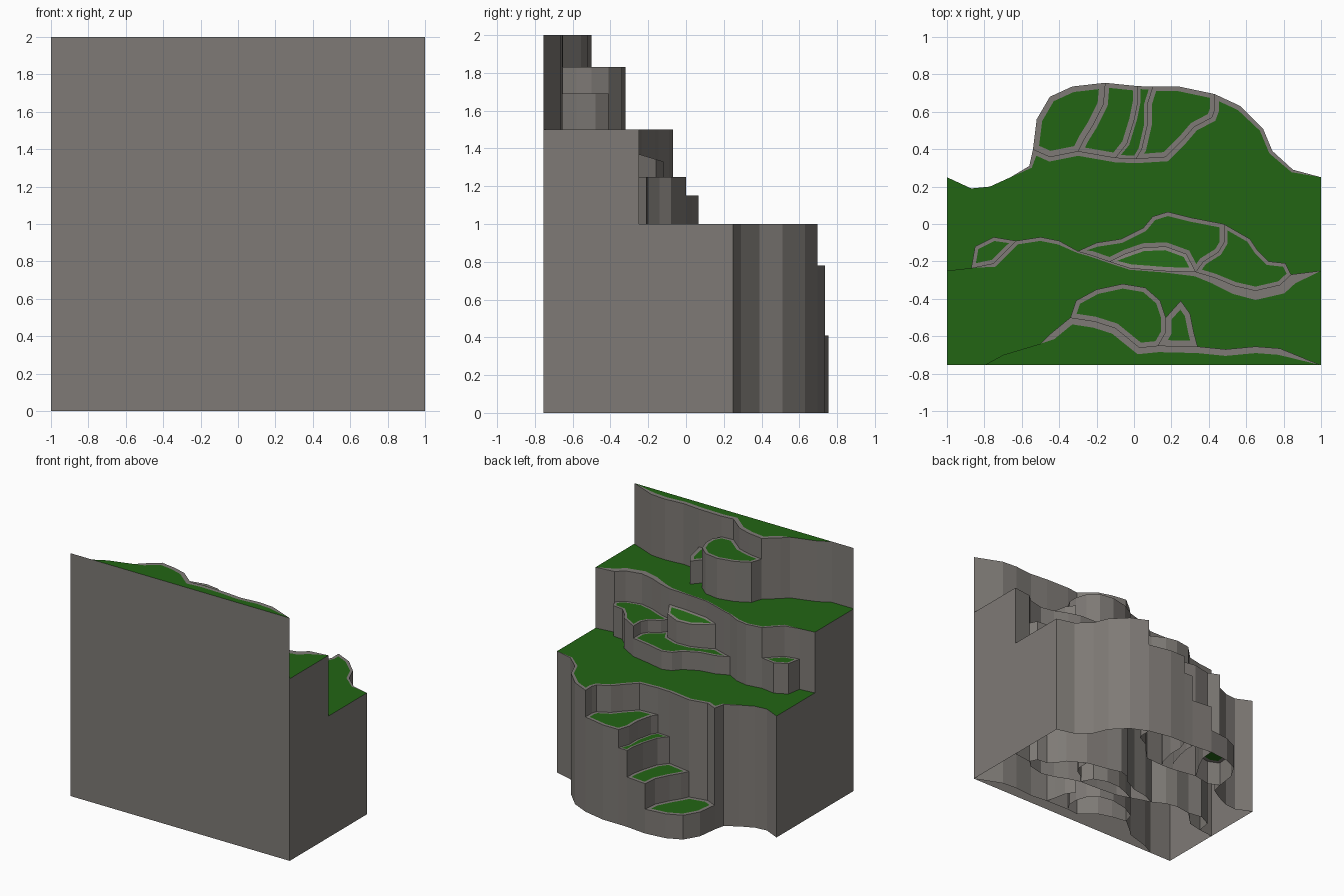
import bpy, bmesh
from mathutils import Vector

if "Cube" in bpy.data.objects:
    bpy.data.objects.remove(bpy.data.objects["Cube"])

FRONT = -0.755


def material(name, rgb):
    m = bpy.data.materials.new(name)
    m.diffuse_color = (*rgb, 1)
    m.use_nodes = True
    m.node_tree.nodes["Principled BSDF"].inputs["Base Color"].default_value = m.diffuse_color
    return m


ROCK = material("rock", (0.21, 0.195, 0.18))
GRASS = material("grass", (0.016, 0.13, 0.007))


def finish(name, bm):
    bmesh.ops.remove_doubles(bm, verts=bm.verts, dist=1e-5)
    me = bpy.data.meshes.new(name)
    bm.to_mesh(me)
    bm.free()
    me.materials.append(ROCK)
    me.materials.append(GRASS)
    bpy.context.collection.objects.link(bpy.data.objects.new(name, me))


def xy(pts):
    return [(p[0], p[1]) for p in pts]


def flush(pts):
    return [(p[0], p[1], 0) for p in pts]


def rev(pts):
    return list(pts)[::-1]


def terrace(name, edge, back, z, rim=0.025, slope=0):
    """Clockwise outline: 'edge' drops a wall to the floor, 'back' does not.
    The top is grass inside a rock rim; a third value on a point sets its rim."""
    pts = edge + back
    n = len(pts)
    w = [p[2] if len(p) > 2 else rim for p in pts]
    P = [Vector(p[:2]) for p in pts]
    bm = bmesh.new()

    def vert(p):
        return bm.verts.new((p.x, p.y, z + slope * (p.y - P[0].y)))

    outer, inner = [vert(p) for p in P], []
    for i in range(n):
        a = (P[i] - P[i - 1]).normalized()
        b = (P[(i + 1) % n] - P[i]).normalized()
        m = Vector((a.y + b.y, -a.x - b.x))
        m = m.normalized() if m.length > 1e-6 else Vector((a.y, -a.x))
        cos_half = max(0.5, m.dot(Vector((a.y, -a.x))))
        inner.append(vert(P[i] + m * w[i] / cos_half))
    bm.faces.new(rev(inner)).material_index = 1
    for i in range(n):
        j = (i + 1) % n
        if w[i] or w[j]:
            bm.faces.new((outer[i], inner[i], inner[j], outer[j]))
    low = [bm.verts.new((p.x, p.y, 0)) for p in P[:len(edge)]]
    for i in range(len(edge) - 1):
        bm.faces.new((outer[i], outer[i + 1], low[i + 1], low[i]))
    finish(name, bm)


# Dividing lines between the low rear steps
A = [(-.3, .39), (-.27, .45), (-.22, .53), (-.165, .64), (-.155, .755)]
B = [(-.1, .355), (-.04, .43), (0, .56), (.02, .66), (.02, .737)]
C = [(.01, .35), (.04, .4), (.07, .53), (.07, .64), (.1, .735)]
D = [(.17, .36), (.26, .45), (.32, .52), (.415, .57), (.43, .61), (.43, .695)]
START = [(-.54, .4), (-.45, .36)]

# Main cliff edges of the three tiers
T1 = ([(-1, .25, 0), (-.87, .19, 0), (-.77, .2, 0), (-.66, .25, 0), (-.56, .31, .015)]
      + START + [A[0], B[0], C[0]] + D
      + [(.57, .63), (.69, .51, .02), (.74, .39, .02), (.85, .29, .015), (1, .25, 0)])
T2 = [(-1, -.25, 0), (-.87, -.235, 0), (-.75, -.21, .02), (-.68, -.14, .02),
      (-.63, -.09, .02), (-.5, -.07, .02), (-.4, -.09, .02), (-.3, -.145, .01),
      (-.23, -.165, .01), (-.13, -.2, .01), (-.02, -.235, .01), (.17, -.25, .01),
      (.33, -.255, .025), (.43, -.285, .035), (.54, -.33, .045), (.65, -.355, .05),
      (.78, -.325, .05), (.84, -.27, .05), (1, -.25, 0)]
T3 = [(-.8, FRONT, 0), (-.7, -.7, 0), (-.5, -.64, 0), (-.45, -.59), (-.34, -.5),
      (-.21, -.52), (-.1, -.555), (-.02, -.62), (.03, -.66), (.13, -.65),
      (.34, -.655), (.49, -.67), (.65, -.655), (.78, -.665), (1, FRONT, 0)]
M2, M3 = xy(T2), xy(T3)

# Exposed edges of the ledges on the middle tier
small = [M2[1], (-.85, -.12), (-.75, -.07), M2[4]]
broad = [M2[7], (-.2, -.1), (-.07, -.08), (.05, -.02), (.1, .04), (.18, .065),
         (.3, .035), (.48, 0)]
split = [M2[12], (.37, -.2), (.45, -.15), (.48, -.1), (.48, 0)]
crescent = [M2[9], (-.05, -.16), (.05, -.125), (.17, -.12), (.28, -.16), M2[12]]
right = split + [(.62, -.08), (.66, -.14), (.72, -.2), (.81, -.21), M2[17]]

# Exposed edges of the ledges on the upper tier
knoll = [M3[4], (-.31, -.41), (-.2, -.35), (-.06, -.32), (.06, -.34), (.14, -.41),
         (.17, -.5), (.17, -.58), M3[9]]
stub = [(.17, -.5), (.25, -.41), (.3, -.48), (.32, -.58), M3[10]]

# Tiers
front1 = ([M2[18]] + rev(right[4:]) + rev(broad)[1:] + [M2[6], M2[5]]
          + rev(small) + [M2[0]])
front2 = rev(M3[11:]) + rev(stub) + rev(knoll[:6]) + rev(M3[:4]) + [(-1, FRONT)]
terrace("lower_tier", T1, flush(front1), 1.0)
terrace("middle_tier", T2, flush(front2), 1.5)
terrace("upper_tier", T3, [], 2.0, 0.035)

# Rear steps climbing to the lower tier
terrace("step_1", [START[0], (-.52, .56), (-.45, .68), (-.33, .735), A[-1]],
        rev(A[:-1]) + [START[1]], 0.2, 0.03)
terrace("step_2", A + [B[-1]], rev(B[:-1]), 0.41)
terrace("step_3", B + [C[-1]], rev(C[:-1]), 0.63, 0.016)
terrace("step_4", C + [(.24, .735), D[-1]], rev(D[:-1]), 0.78)

# Ledges against the middle tier
terrace("small_ledge", small, [M2[3], M2[2]], 1.25, 0.02)
terrace("broad_ledge", broad, rev(split[:-1]) + rev(crescent[:-1]) + [M2[8]], 1.15, 0.022)
terrace("crescent_ledge", crescent, [M2[11], M2[10]], 1.355, 0.02, slope=-0.3)
terrace("right_ledge", right, rev(M2[13:17]), 1.25, 0.02)

# Ledges against the upper tier
terrace("knoll_ledge", knoll, rev(M3[5:9]), 1.83)
terrace("stub_ledge", stub, [M3[9], (.17, -.58)], 1.69, 0.03)

# Flat front and stepped side walls
bm = bmesh.new()
bm.faces.new([bm.verts.new((x, FRONT, z)) for x, z in ((-1, 0), (1, 0), (1, 2), (-1, 2))])
profile = [(FRONT, 0), (.25, 0), (.25, 1), (-.25, 1), (-.25, 1.5), (FRONT, 1.5)]
bm.faces.new([bm.verts.new((1, y, z)) for y, z in profile])
bm.faces.new([bm.verts.new((-1, y, z)) for y, z in rev(profile)])
finish("outer_walls", bm)
